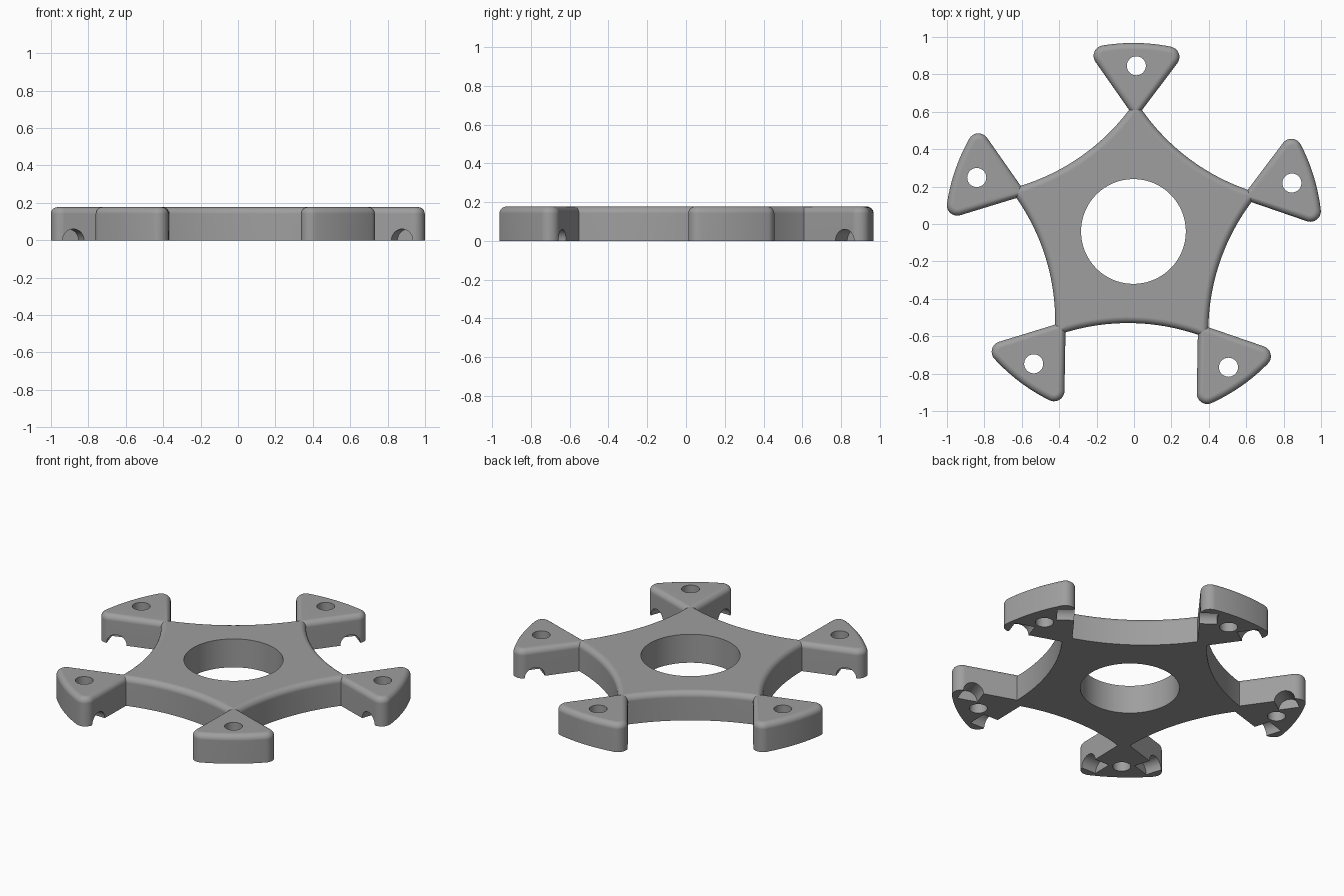
import bpy, bmesh, math
from mathutils import Matrix, Vector

if "Cube" in bpy.data.objects:
    bpy.data.objects.remove(bpy.data.objects["Cube"])

HEIGHT, ROUND = 0.177, 0.035         # plate thickness, upper rim radius
CENTRE = Vector((-0.003, -0.04, 0))  # hub centre
TURN = math.radians(-1)              # slight twist of the star
A36 = math.radians(36)
APEX, OUTER, FILLET = 0.602, 1.008, 0.056   # arm wedge measures
SIDE_R, SIDE_C = 1.15, 1.64          # hub side arc: radius, centre distance

grey = bpy.data.materials.new("plain grey")
grey.diffuse_color = (0.345, 0.345, 0.345, 1)
grey.use_nodes = True
grey.node_tree.nodes["Principled BSDF"].inputs["Base Color"].default_value = grey.diffuse_color


def arc(cx, cy, r, a0, a1, n):
    return [(cx + r * math.cos(a0 + (a1 - a0) * i / n),
             cy + r * math.sin(a0 + (a1 - a0) * i / n)) for i in range(n + 1)]


def hub_outline(d):
    """Five-pointed star with concave sides, inset by d."""
    r = SIDE_R + d
    tip = SIDE_C * math.cos(A36) - math.sqrt(r * r - (SIDE_C * math.sin(A36)) ** 2)
    half = math.asin(tip * math.sin(A36) / r)
    pts = []
    for k in range(5):
        a = math.radians(126 + 72 * k)
        pts += arc(SIDE_C * math.cos(a), SIDE_C * math.sin(a), r,
                   a + math.pi + half, a + math.pi - half, 24)[:-1]
    return pts


def wedge_outline(d):
    """Wedge with rounded corners and an arc-shaped outer edge, inset by d."""
    r = 0.93
    for _ in range(30):
        t = ((r - APEX) * math.sin(A36) - FILLET) / math.cos(A36)
        r = math.sqrt((OUTER - FILLET) ** 2 - t * t)
    swing, wall = math.atan2(t, r), math.pi / 2 + A36
    return ([(APEX + d / math.sin(A36), 0)]
            + arc(r, -t, FILLET - d, -wall, -swing, 10)
            + arc(0, 0, OUTER - d, -swing, swing, 12)[1:-1]
            + arc(r, t, FILLET - d, swing, wall, 10))


def add_object(name, bm, matrix):
    bmesh.ops.recalc_face_normals(bm, faces=bm.faces)
    mesh = bpy.data.meshes.new(name)
    bm.to_mesh(mesh)
    bm.free()
    mesh.transform(matrix)
    mesh.materials.append(grey)
    ob = bpy.data.objects.new(name, mesh)
    bpy.context.collection.objects.link(ob)
    return ob


def rounded_plate(name, outline, matrix):
    """Stack inset outlines so that the upper rim is a quarter round."""
    levels = [(0, 0)]
    for i in range(7):
        a = math.pi / 2 * i / 6
        levels.append((ROUND * (1 - math.cos(a)), HEIGHT - ROUND * (1 - math.sin(a))))
    bm = bmesh.new()
    rings = [[bm.verts.new((x, y, z)) for x, y in outline(d)] for d, z in levels]
    for low, high in zip(rings, rings[1:]):
        for i in range(len(low)):
            bm.faces.new((low[i - 1], low[i], high[i], high[i - 1]))
    bm.faces.new(rings[0][::-1])
    bm.faces.new(rings[-1])
    return add_object(name, bm, matrix)


def cylinder(name, radius, depth, matrix, sides=32):
    bm = bmesh.new()
    bmesh.ops.create_cone(bm, cap_ends=True, segments=sides, radius1=radius,
                          radius2=radius, depth=depth)
    ob = add_object(name, bm, matrix)
    ob.hide_render = True
    return ob


def cut(target, cutter):
    mod = target.modifiers.new("cut", 'BOOLEAN')
    mod.operation, mod.solver, mod.object = 'DIFFERENCE', 'EXACT', cutter
    bpy.context.view_layer.objects.active = target
    bpy.ops.object.modifier_apply(modifier=mod.name)
    bpy.data.objects.remove(cutter)


def spin(angle):
    return Matrix.Translation(CENTRE) @ Matrix.Rotation(angle + TURN, 4, 'Z')


# hub with round bore
hub = rounded_plate("star_hub", hub_outline, spin(0))
cut(hub, cylinder("bore_cutter", 0.28, 1, spin(0), 96))
parts = [hub]

# arms: a pin hole through each, and a blind half-round groove in each side wall
for k in range(5):
    frame = spin(math.radians(90 + 72 * k))
    arm = rounded_plate("arm", wedge_outline, frame)
    cut(arm, cylinder("pin_cutter", 0.051, 1,
                      frame @ Matrix.Translation((0.886, 0, 0))))
    for s in (-1, 1):
        along = 0.322
        inward = Vector((math.sin(A36), -s * math.cos(A36), 0))
        spot = Vector((APEX + along * math.cos(A36), s * along * math.sin(A36), 0))
        tilt = inward.to_track_quat('Z', 'Y').to_matrix().to_4x4()
        cut(arm, cylinder("groove_cutter", 0.06, 0.2,
                          frame @ Matrix.Translation(spot) @ tilt))
    parts.append(arm)

# smooth curved walls, crisp edges
bpy.ops.object.select_all(action='DESELECT')
for ob in parts:
    ob.select_set(True)
bpy.context.view_layer.objects.active = hub
bpy.ops.object.shade_smooth_by_angle(angle=math.radians(30))
for ob in parts:
    ob.modifiers.new("even_shading", 'WEIGHTED_NORMAL').keep_sharp = True
